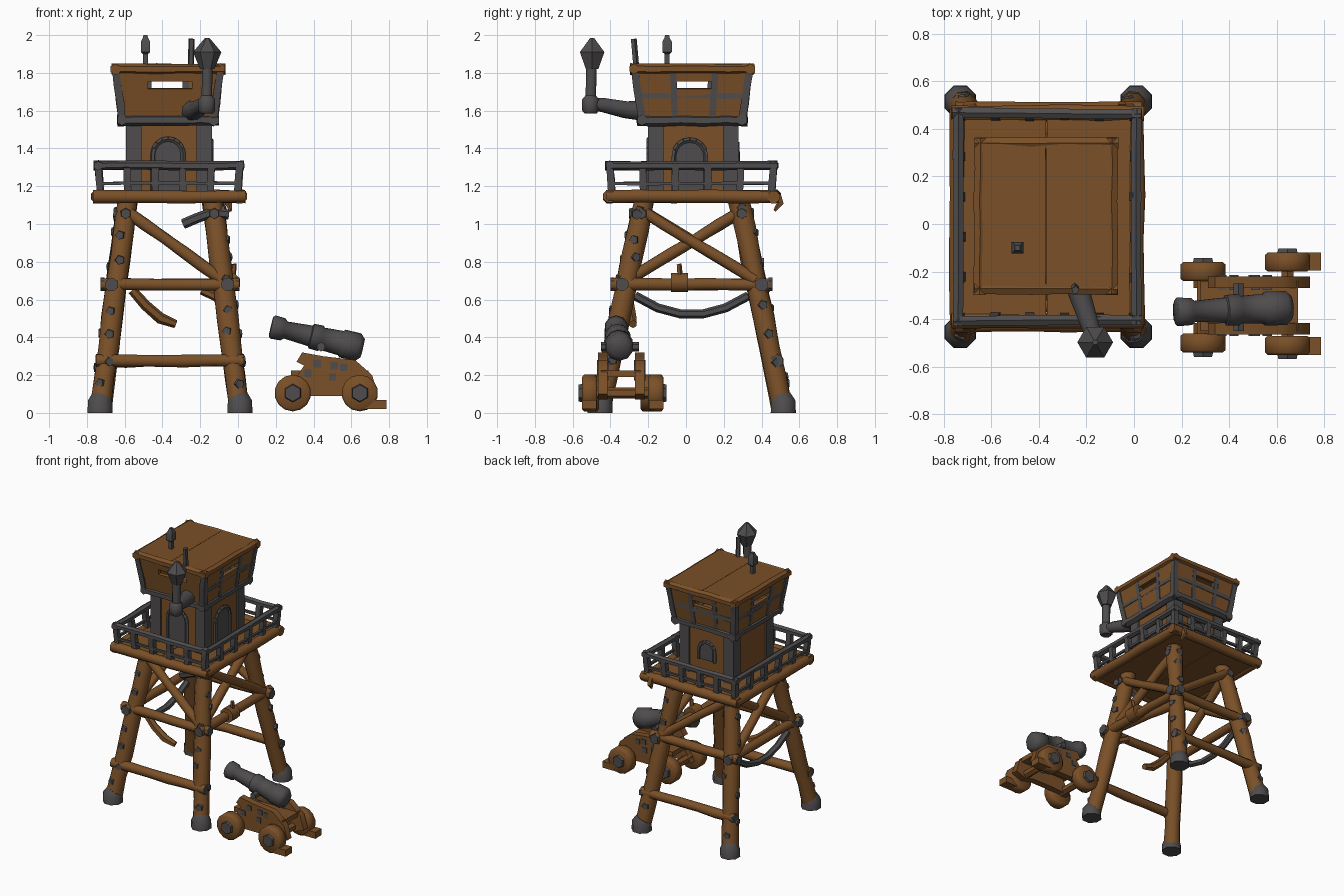
import bpy, bmesh, math, random
from mathutils import Vector as V

if "Cube" in bpy.data.objects:
    bpy.data.objects.remove(bpy.data.objects["Cube"])
random.seed(4)

def material(name, col):
    m = bpy.data.materials.new(name)
    m.diffuse_color = (*col, 1)
    m.use_nodes = True
    m.node_tree.nodes["Principled BSDF"].inputs["Base Color"].default_value = m.diffuse_color
    return m
WOOD = material("brown wood", (0.195, 0.080, 0.021))
IRON = material("dark iron", (0.077, 0.072, 0.072))

def finish(name, bm, mat):
    bmesh.ops.recalc_face_normals(bm, faces=bm.faces)
    me = bpy.data.meshes.new(name)
    bm.to_mesh(me); bm.free()
    me.materials.append(mat)
    ob = bpy.data.objects.new(name, me)
    bpy.context.collection.objects.link(ob)
    return ob

def tube(name, pts, radii, mat, n=8):
    """Capped tube through points; radii is a number or one per point."""
    pts = [V(p) for p in pts]
    if not isinstance(radii, (list, tuple)):
        radii = [radii] * len(pts)
    d = (pts[-1] - pts[0]).normalized()
    ref = V((0, 0, 1)) if abs(d.z) < 0.9 else V((1, 0, 0))
    bm, rings = bmesh.new(), []
    for i, p in enumerate(pts):
        t = (pts[min(i + 1, len(pts) - 1)] - pts[max(i - 1, 0)]).normalized()
        a = ref.cross(t)
        a = a.normalized() if a.length > 0.05 else V((0, 1, 0))
        b = t.cross(a)
        rings.append([bm.verts.new(p + radii[i] * (a * math.cos(k) + b * math.sin(k)))
                      for k in ((j + 0.5) * math.tau / n for j in range(n))])
    for r, s in zip(rings, rings[1:]):
        for j in range(n):
            bm.faces.new((r[j], r[(j + 1) % n], s[(j + 1) % n], s[j]))
    bm.faces.new(rings[0]); bm.faces.new(rings[-1])
    return finish(name, bm, mat)

def log(name, a, b, r, mat=WOOD, n=8, segs=5, wob=0.003):
    """Slightly uneven straight beam."""
    a, b = V(a), V(b)
    w = lambda: random.uniform(-wob, wob)
    pts = [a.lerp(b, i / segs) + V((w(), w(), w())) for i in range(segs + 1)]
    return tube(name, pts, [r * random.uniform(0.94, 1.08) for _ in pts], mat, n)

def box(name, lo, hi, mat):
    bm = bmesh.new()
    bmesh.ops.create_cube(bm, size=1)
    for v in bm.verts:
        v.co = V([l + (h - l) * (c + 0.5) for l, h, c in zip(lo, hi, v.co)])
    return finish(name, bm, mat)

def extrude(name, pts, vec, mat):
    bm = bmesh.new()
    f = bm.faces.new([bm.verts.new(p) for p in pts])
    r = bmesh.ops.extrude_face_region(bm, geom=[f])
    bmesh.ops.translate(bm, vec=vec, verts=[g for g in r["geom"] if isinstance(g, bmesh.types.BMVert)])
    return finish(name, bm, mat)

CX, CY = -0.36, 0.03
def leg(sx, sy, z):
    t = z / 1.13
    return V((CX + sx * (0.37 - 0.145 * t), CY + sy * (0.485 - 0.235 * t), z))

# Legs with iron feet and nailed plates
for sx in (-1, 1):
    for sy in (-1, 1):
        log("tower_leg", leg(sx, sy, 0.03), leg(sx, sy, 1.13), 0.058, segs=7)
        f = leg(sx, sy, 0.0)
        tube("leg_foot", [f, f + V((0, 0, 0.055)), f + V((-sx * .01, -sy * .01, 0.08))], [0.072, 0.07, 0.058], IRON, 8)
        for z in (0.17, 0.27, 0.43, 0.55, 0.68, 0.8, 0.93, 1.06):
            a = random.choice((0, math.pi / 2)) + random.uniform(-0.4, 0.4)
            d = V((sx * math.cos(a), sy * math.sin(a), 0))
            p = leg(sx, sy, z + random.uniform(-0.03, 0.03))
            tube("leg_plate", [p + d * 0.04, p + d * 0.063], [0.03, 0.024], IRON, 5)

# Horizontal beams and cross braces on the four sides
def side_pair(side):
    return {"front": ((-1, -1), (1, -1)), "back": ((-1, 1), (1, 1)),
            "left": ((-1, -1), (-1, 1)), "right": ((1, -1), (1, 1))}[side]
OUT = {"front": V((0, -1, 0)), "back": V((0, 1, 0)), "left": V((-1, 0, 0)), "right": V((1, 0, 0))}
for side in OUT:
    A, B = side_pair(side)
    ns = side in ("front", "back")
    o = OUT[side] * 0.025
    for z in ((0.68, 0.275) if ns else (0.68,)):
        a, b = leg(*A, z) + o, leg(*B, z) + o
        e = (b - a).normalized() * (0.08 if z > 0.5 else 0.055)
        log(side + "_beam", a - e, b + e, 0.034)
        for p, s in ((a, -1), (b, 1)):
            tube("beam_end_cap", [p + e * s * 0.8, p + e * s * 1.06], 0.036, IRON, 6)
    log(side + "_brace", leg(*A, 1.07) + o, leg(*B, 0.70) + o, 0.032)
    if not ns:
        log(side + "_brace", leg(*B, 1.07) + o * 0.3, leg(*A, 0.70) + o * 0.3, 0.032)
    for C in (A, B):
        p = leg(*C, 1.055)
        tube("brace_bolt", [p + o, p + o * 2.6], [0.035, 0.027], IRON, 6)

# Broken braces, hanging iron strap, rope bundle
tube("broken_brace", [(-0.56, -0.3, 0.65), (-0.49, -0.3, 0.57), (-0.41, -0.29, 0.50), (-0.33, -0.28, 0.47)], [0.025, 0.028, 0.03, 0.022], WOOD, 6)
tube("broken_brace", [(-0.19, -0.3, 0.65), (-0.11, -0.31, 0.61), (-0.06, -0.32, 0.50)], [0.025, 0.025, 0.014], WOOD, 6)
tube("broken_strap", [(-0.29, -0.26, 1.0), (-0.22, -0.27, 1.03), (-0.14, -0.27, 1.06), (-0.05, -0.26, 1.05)], 0.027, IRON, 6)
tube("hanging_strap", [(-0.66, CY + 0.3 * t, 0.52 + 0.1 * t * t) for t in (-1, -.6, -.2, .2, .6, 1)], 0.024, IRON, 6)
tube("rope_bundle", [(-0.04, -0.08, 0.69), (-0.04, 0.01, 0.69)], 0.055, WOOD, 8)
log("splinter", (-0.03, -0.03, 0.70), (-0.02, -0.04, 0.79), 0.014, n=5)

# Deck: planks and rim logs
X0, X1, Y0, Y1 = -0.74, 0.01, -0.405, 0.465
for i in range(2):
    w = (X1 - X0) / 2
    box("deck_plank", (X0 + i * w, Y0, 1.12), (X0 + (i + 1) * w - 0.004, Y1, 1.168), WOOD)
for y in (Y0, Y1):
    log("deck_rim", (X0 - .03, y, 1.145), (X1 + .03, y, 1.145), 0.036)
for x in (X0, X1):
    log("deck_rim", (x, Y0 - .02, 1.145), (x, Y1 + .02, 1.145), 0.036)
tube("deck_splinter", [(-0.05, 0.48, 1.15), (-0.05, 0.5, 1.11), (-0.04, 0.47, 1.07)], [0.03, 0.02, 0.008], WOOD, 5)

# Iron railing leaning slightly outward
P = [V((X0, Y0, 0)), V((X1, Y0, 0)), V((X1, Y1, 0)), V((X0, Y1, 0))]
mid = V(((X0 + X1) / 2, (Y0 + Y1) / 2, 0))
for a, b in zip(P, P[1:] + P[:1]):
    e = (b - a).normalized() * 0.022
    log("top_rail", a - e + V((0, 0, 1.31)), b + e + V((0, 0, 1.31)), 0.024, IRON, 6)
    log("lower_rail", a + V((0, 0, 1.215)), b + V((0, 0, 1.215)), 0.012, IRON, 4)
    for i in range(5):
        p = a.lerp(b, i / 5)
        q = mid + (p - mid) * 0.97
        log("rail_post", q + V((0, 0, 1.16)), p + V((0, 0, 1.32 + (0.01 if i == 0 else 0))), 0.026, IRON, 4, 2)

# Lower cabin with iron corner plates
cx0, cx1, cy0, cy1 = -0.58, -0.15, -0.19, 0.265
box("cabin_wall", (cx0, cy0, 1.16), (cx1, cy1, 1.55), WOOD)
for x, sx in ((cx0, 1), (cx1, -1)):
    for y, sy in ((cy0, 1), (cy1, -1)):
        lo = [min(x - sx * .012, x + sx * .07), min(y - sy * .012, y + sy * .07), 1.16]
        box("cabin_corner", lo, [lo[0] + .082, lo[1] + .082, 1.53], IRON)

# Arched doors and back window
def arch(name, c, u, n, r, z0, zs):
    c, u, n = V(c), V(u), V(n)
    up = V((0, 0, 1))
    pts = [c - u * r + up * z0] + [c + u * (-r * math.cos(k)) + up * (zs + r * math.sin(k))
           for k in (i * math.pi / 8 for i in range(9))] + [c + u * r + up * z0]
    extrude(name + "_panel", pts, n * 0.009, IRON)
    for p, q in zip(pts, pts[1:]):
        tube(name + "_frame", [p + n * .006, q + n * .006], 0.014, IRON, 5)
arch("front_door", (-0.37, cy0, 0), (1, 0, 0), (0, -1, 0), 0.08, 1.17, 1.37)
arch("side_door", (cx1, 0.02, 0), (0, 1, 0), (1, 0, 0), 0.085, 1.17, 1.36)
arch("back_window", (-0.365, cy1, 0), (1, 0, 0), (0, 1, 0), 0.065, 1.29, 1.36)

# Flared upper cabin: corner(z) gives its four corners
def corners(z):
    t = (z - 1.55) / 0.27
    hx, hy = 0.242 + 0.035 * t, 0.265 + 0.04 * t
    return [V((-0.37 + sx * hx, 0.033 + sy * hy, z)) for sx, sy in ((-1, -1), (1, -1), (1, 1), (-1, 1))]
lo, hi = corners(1.55), corners(1.82)
box("upper_floor", (-0.61, -0.23, 1.53), (-0.13, 0.30, 1.56), WOOD)
for i in range(4):
    j = (i + 1) % 4
    us, vs = ((0, .3, .74, 1) if i % 2 == 0 else (0, .36, .68, 1)), (0, .62, .76, 1)
    bm = bmesh.new()
    g = [[bm.verts.new(lo[i].lerp(lo[j], u).lerp(hi[i].lerp(hi[j], u), v)) for u in us] for v in vs]
    for r in range(3):
        for c in range(3):
            if (r, c) != (1, 1):
                bm.faces.new((g[r][c], g[r][c + 1], g[r + 1][c + 1], g[r + 1][c]))
    wall = finish("upper_wall", bm, WOOD)
    m = wall.modifiers.new("thickness", "SOLIDIFY")
    m.thickness, m.offset = 0.025, 0
    e = (lo[j] - lo[i]).normalized() * 0.025
    log("upper_band", lo[i] - e, lo[j] + e, 0.03, IRON, 6)
    log("roof_rim", hi[i] - e, hi[j] + e, 0.028, WOOD, 6)
    log("upper_corner_post", lo[i], hi[i], 0.028, IRON, 4, 3)
    if i:
        for t in (.33, .7):
            log("upper_post", lo[i].lerp(lo[j], t), hi[i].lerp(hi[j], t), 0.024, IRON, 4, 3)
        k = corners(1.68)
        log("upper_mid_rail", k[i], k[j], 0.021, IRON, 4)

# Flat roof planks
for i in range(2):
    w = (hi[1].x - hi[0].x) / 2
    x = hi[0].x + i * w
    box("roof_plank", (x, hi[0].y, 1.81), (x + w - 0.002, hi[2].y, 1.844), WOOD)

# Roof ornament and rod
tube("roof_finial", [(-0.49, -0.1, z) for z in (1.83, 1.9, 1.91, 1.965, 1.985, 2.0)], [.018, .018, .035, .035, .02, .015], IRON, 4)
tube("roof_rod", [(-0.25, -0.262, 1.80), (-0.246, -0.278, 1.98)], 0.017, IRON, 5)

# Bent stove pipe with faceted head
tube("pipe_arm", [(-0.25, -0.22, 1.60), (-0.22, -0.32, 1.605), (-0.18, -0.44, 1.63), (-0.165, -0.505, 1.635)], [.058, .048, .04, .036], IRON)
tube("pipe_elbow", [(-0.165, -0.505, z) for z in (1.585, 1.6, 1.66, 1.68)], [.035, .048, .048, .03], IRON)
tube("pipe_stack", [(-0.165, -0.505, 1.64), (-0.163, -0.5, 1.85)], 0.03, IRON)
tube("pipe_head", [(-0.163, -0.497, z) for z in (1.82, 1.91, 1.985)], [.038, .075, .012], IRON, 6)

# Cannon barrel
m0, m1 = V((0.175, -0.37, 0.457)), V((0.66, -0.352, 0.342))
prof = [(0, .052), (.02, .063), (.13, .06), (.16, .046), (.43, .056), (.44, .067), (.54, .069), (.56, .06),
        (.76, .066), (.78, .075), (.95, .075), (1, .05)]
tube("cannon_barrel", [m0.lerp(m1, t) for t, _ in prof], [r for _, r in prof], IRON, 10)
tube("barrel_trunnion", [(0.44, -0.45, 0.35), (0.44, -0.25, 0.35)], 0.025, IRON, 6)

# Carriage cheeks, bed, axles
cheek = [(.25, .08), (.31, .19), (.35, .25), (.31, .27), (.34, .32), (.45, .30), (.62, .28), (.71, .2),
         (.74, .1), (.66, .07), (.58, .09), (.4, .09)]
for y in (-0.465, -0.27):
    extrude("carriage_cheek", [(x, y, z) for x, z in cheek], V((0, 0.05, 0)), WOOD)
    for x, z in ((.42, .26), (.5, .19), (.51, .25), (.56, .24), (.37, .21)):
        box("cheek_plate", (x - .019, y - .005, z - .019), (x + .019, y + .055, z + .019), IRON)
box("carriage_bed", (0.28, -0.45, 0.19), (0.69, -0.24, 0.225), WOOD)
# Wheels, iron hubs and chocks
for x, w0, w1 in ((0.29, -0.54, -0.16), (0.645, -0.55, -0.12)):
    tube("axle", [(x, w0, 0.105), (x, w1, 0.105)], 0.03, WOOD, 6)
    for y, s in ((w0, 1), (w1, -1)):
        tube("wheel", [(x, y, .105), (x, y + s * .01, .105), (x, y + s * .07, .105), (x, y + s * .08, .105)], [.085, .097, .097, .085], WOOD, 14)
        tube("wheel_hub", [(x, y - s * .018, .105), (x, y + s * .02, .105)], [.044, .054], IRON, 6)
        if x > 0.5:
            box("wheel_chock", (0.66, min(y, y + s * .075), 0.02), (0.785, max(y, y + s * .075), 0.068), WOOD)

# Smooth the round parts, keep hard edges; walls and the faceted head stay flat
for ob in bpy.data.objects:
    ob.select_set(not ob.name.startswith(("upper_wall", "pipe_head")))
bpy.context.view_layer.objects.active = bpy.data.objects["tower_leg"]
bpy.ops.object.shade_smooth_by_angle(angle=math.radians(50))
